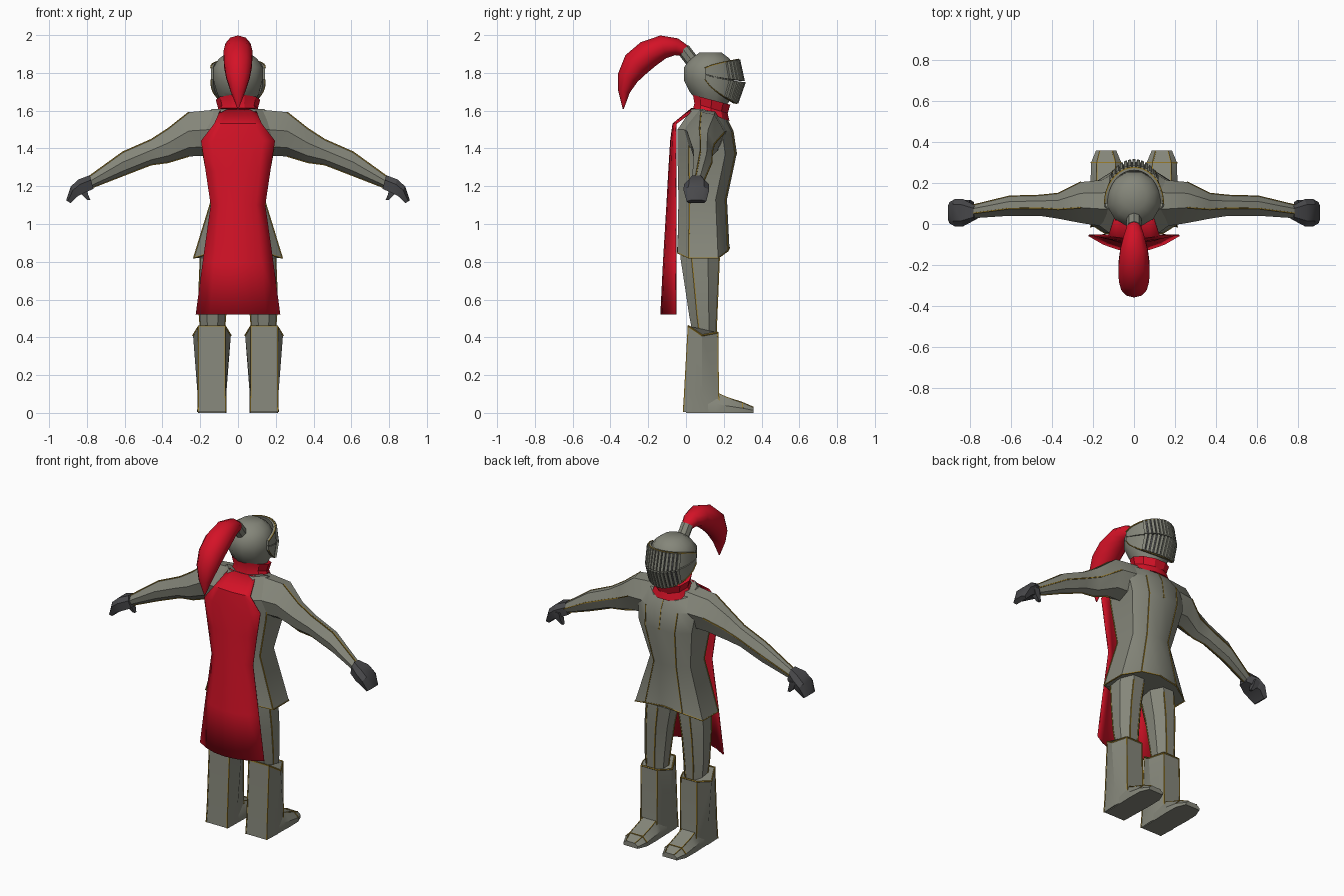
import bpy, bmesh, math
from mathutils import Vector

if "Cube" in bpy.data.objects:
    bpy.data.objects.remove(bpy.data.objects["Cube"])


def material(name, col):
    m = bpy.data.materials.new(name)
    m.diffuse_color = (*col, 1)
    m.use_nodes = True
    m.node_tree.nodes["Principled BSDF"].inputs["Base Color"].default_value = m.diffuse_color
    return m


STEEL = material("steel", (0.235, 0.24, 0.195))
GOLD = material("gold_trim", (0.33, 0.21, 0.025))
RED = material("red_cloth", (0.66, 0.006, 0.02))
DARK = material("dark_leather", (0.065, 0.065, 0.07))


def finish(name, bm, mats, angle=30):
    bmesh.ops.recalc_face_normals(bm, faces=bm.faces)
    me = bpy.data.meshes.new(name)
    bm.to_mesh(me)
    bm.free()
    for m in mats:
        me.materials.append(m)
    ob = bpy.data.objects.new(name, me)
    bpy.context.collection.objects.link(ob)
    bpy.ops.object.select_all(action='DESELECT')
    ob.select_set(True)
    bpy.context.view_layer.objects.active = ob
    bpy.ops.object.shade_smooth_by_angle(angle=math.radians(angle))
    return ob


def loft(name, rings, mat, angle=30):
    """Skin a capped solid through closed rings of points."""
    bm = bmesh.new()
    vs = [[bm.verts.new(p) for p in r] for r in rings]
    n = len(rings[0])
    for a, b in zip(vs, vs[1:]):
        for i in range(n):
            j = (i + 1) % n
            bm.faces.new((a[i], a[j], b[j], b[i]))
    bm.faces.new(vs[0])
    bm.faces.new(vs[-1])
    return finish(name, bm, [mat], angle)


def trim(name, pts, r=0.005):
    """Thin gold edging along a polyline."""
    pts = [Vector(p) for p in pts]
    rings = []
    for i, p in enumerate(pts):
        t = (pts[min(i + 1, len(pts) - 1)] - pts[max(i - 1, 0)]).normalized()
        a = t.orthogonal().normalized()
        if i:
            a = (last - t * last.dot(t)).normalized()
        last = a
        b = t.cross(a)
        rings.append([p + a * r, p + b * r, p - a * r, p - b * r])
    loft(name, rings, GOLD)


def oval(n, hx, y0, y1, z, cx=0, tilt=0):
    """Horizontal ring; tilt lowers the +y side."""
    out = []
    for i in range(n):
        a = 2 * math.pi * (i + 0.5) / n
        c = math.cos(a)
        out.append((cx + hx * math.sin(a), (y0 + y1) / 2 + (y1 - y0) / 2 * c, z - tilt * (1 + c) / 2))
    return out


# Breastplate and skirt, with arched hem
def torso_ring(z, hx, yf, yb, hem=0, tilt=0):
    half = [(0, yf, z + hem - tilt), (.55 * hx, yf - .008, z + hem * .7 - tilt), (hx, yf - .06, z - tilt * .6),
            (hx, yb + .06, z), (.6 * hx, yb, z + hem * .5), (0, yb, z + hem)]
    return half + [(-x, y, w) for x, y, w in half[4:0:-1]]


torso = [torso_ring(.82, .235, .23, -.045, .055), torso_ring(1.13, .14, .217, -.04),
         torso_ring(1.37, .185, .268, -.045), torso_ring(1.5, .2, .25, -.045, 0, .01),
         torso_ring(1.61, .14, .22, .03, 0, .06)]
loft("breastplate", torso, STEEL)
trim("hem_trim", torso[0] + torso[0][:1], .004)
for i in (1, 3, 7, 9):
    trim("torso_edge_trim", [r[i] for r in torso[:4]], .004)
trim("chest_centre_trim", [r[0] for r in torso[2:]], .003)
trim("chest_plate_trim", [torso[3][2], torso[2][0], torso[3][10 - 2]], .003)

for s, side in ((1, "right"), (-1, "left")):
    # Arm: hexagonal sections along x (x, z, y, half height, half depth)
    arm = []
    for x, z, y, hz, hy in ((.1, 1.485, .10, .122, .12), (.26, 1.475, .105, .117, .10), (.37, 1.415, .088, .09, .062),
                            (.46, 1.38, .09, .067, .05), (.61, 1.318, .088, .063, .048), (.79, 1.218, .06, .033, .032)):
        arm.append([(s * x, y + hy * a, z + hz * b) for a, b in
                    ((-.25, 1), (.45, .9), (1, .1), (.6, -.75), (-.1, -1), (-.8, -.6), (-1, .15))])
    loft(side + "_arm", arm, STEEL, 40)
    for i in (0, 2, 4):
        trim(side + "_arm_trim", [r[i] for r in arm[1:]], .004)

    # Glove and thumb
    glove = []
    for x, z, h, hy, lean in ((.775, 1.222, .036, .036, .01), (.83, 1.2, .036, .066, .014),
                              (.868, 1.172, .026, .068, .018), (.898, 1.118, .008, .052, .012)):
        glove.append([(s * (x + lean * b), .055 + hy * a, z + h * b) for a, b in
                      ((-1, .3), (-.6, 1), (.6, 1), (1, .3), (.8, -1), (-.8, -1))])
    loft(side + "_glove", glove, DARK)
    loft(side + "_thumb", [[(s * (x + w * a), .098 + w * b, z) for a, b in ((-1, -1), (1, -1), (1, 1), (-1, 1))]
                           for x, z, w in ((.825, 1.2, .02), (.81, 1.155, .017), (.79, 1.128, .008))], DARK)

    # Thigh
    thigh = [oval(8, hx, y0, y1, z, s * cx) for z, cx, hx, y0, y1 in
             ((.42, .135, .068, .03, .165), (.52, .135, .076, .01, .17), (.68, .127, .085, -.015, .178),
              (.82, .112, .095, -.038, .185), (.93, .1, .095, -.03, .18))]
    loft(side + "_thigh", thigh, STEEL, 40)
    for i in (0, 2, 5, 7):
        trim(side + "_thigh_trim", [r[i] for r in thigh[:-1]], .004)

    # Boot shaft: flat back and front, pointed sides
    shaft = []
    for zb, zm, zf, hb, hm, yb, yf in ((.46, .41, .425, .07, .1, .012, .168), (.1, .1, .1, .07, .076, -.008, .172),
                                       (.004, .004, .004, .073, .078, -.014, .18)):
        shaft.append([(s * (.138 + dx), y, z) for dx, y, z in
                      ((-hb, yb, zb), (hb, yb, zb), (hm, .085, zm), (hb * .8, yf, zf), (-hb * .8, yf, zf), (-hm, .085, zm))])
    loft(side + "_boot_shaft", shaft, STEEL)
    for i in (0, 1, 3, 4):
        trim(side + "_boot_trim", [r[i] for r in shaft], .004)
    trim(side + "_boot_cuff_trim", shaft[0] + shaft[0][:1], .005)

    # Foot with bevelled toe
    foot = [[(s * (.136 + h * a), y, z) for a, z in
             ((-1, 0), (1, 0), (1, zt * .45), (.6, zt), (-.6, zt), (-1, zt * .45))]
            for y, h, zt in ((.0, .07, .09), (.16, .074, .108), (.21, .076, .085), (.30, .074, .055), (.358, .05, .03))]
    loft(side + "_foot", foot, STEEL)
    for i in (3, 4):
        trim(side + "_foot_trim", [r[i] for r in foot[1:]], .003)
    trim(side + "_toe_trim", foot[3][2:], .004)

# Collar
loft("collar", [oval(10, .125, .03, .235, 1.6, 0, .055), oval(10, .105, .04, .225, 1.64, 0, .055),
                oval(10, .118, .032, .24, 1.685, 0, .055)], RED)

# Cape: curved sheet (z, half width, middle y, edge y)
bm = bmesh.new()
rows = []
for z, hw, ym, ye in ((1.61, .09, .03, .05), (1.53, .125, -.068, -.055), (1.44, .195, -.08, -.055), (1.28, .17, -.09, -.055),
                      (1.1, .143, -.1, -.053), (.8, .185, -.118, -.055), (.52, .222, -.132, -.055)):
    rows.append([bm.verts.new((hw * u / 3, ym + (ye - ym) * (u / 3) ** 2, z)) for u in range(-3, 4)])
for a, b in zip(rows, rows[1:]):
    for i in range(6):
        bm.faces.new((a[i], a[i + 1], b[i + 1], b[i]))
cape = finish("cape", bm, [RED], 40)
mod = cape.modifiers.new("thickness", 'SOLIDIFY')
mod.thickness = .008
mod.offset = 0

# Helmet and throat
loft("helmet", [oval(12, hx, y0, y1, z, 0, t) for z, hx, y0, y1, t in
                ((1.66, .09, .05, .22, .03), (1.70, .115, .015, .25, .02), (1.76, .134, -.015, .262, 0),
                 (1.83, .134, -.015, .258, 0), (1.875, .105, .02, .235, 0), (1.908, .06, .07, .19, 0))], STEEL, 40)


# Visor: two curved plates hinged at the temples, with slits and raised bars
def visor_point(deg, edge, lift=0):
    a = math.radians(deg)
    c = max(math.cos(a), 0)
    z_side, z_front, ry = edge
    z = z_side + (z_front - z_side) * c ** .7
    return ((.142 + lift) * math.sin(a), .1 + (ry + lift) * c, z)


upper = ((1.825, 1.872, .175), (1.795, 1.757, .2))
lower = ((1.793, 1.75, .205), (1.765, 1.637, .165))
for part, (top, bot) in (("upper_visor", upper), ("lower_visor", lower)):
    bm = bmesh.new()
    degs = range(-90, 91, 10)
    cols = [[bm.verts.new(visor_point(d, e, l)) for e, l in ((top, 0), (bot, 0), (bot, -.012), (top, -.012))]
            for d in degs]
    for d, a, b in zip(degs, cols, cols[1:]):
        for i in range(4):
            f = bm.faces.new((a[i], a[(i + 1) % 4], b[(i + 1) % 4], b[i]))
            f.material_index = 1 if i == 0 and abs(d + 5) < 50 else 0
    bm.faces.new(cols[0])
    bm.faces.new(cols[-1])
    finish(part, bm, [STEEL, DARK])
    for d in range(-48, 49, 8):
        loft(part + "_bar", [[visor_point(d + w, e, l) for w, l in ((-2.8, -.004), (2.8, -.004), (2.8, .012), (-2.8, .012))]
                             for e in (top, bot)], STEEL)
trim("visor_top_trim", [visor_point(d, upper[0], .002) for d in range(-90, 91, 10)], .004)
trim("visor_bottom_trim", [visor_point(d, lower[1], .002) for d in range(-90, 91, 10)], .003)

# Plume socket and plume
def swept(path, n):
    rings = []
    for i, (y, z, h, w) in enumerate(path):
        p, q = path[max(i - 1, 0)], path[min(i + 1, len(path) - 1)]
        ty, tz = q[0] - p[0], q[1] - p[1]
        k = math.hypot(ty, tz)
        ring = []
        for j in range(n):
            a = 2 * math.pi * j / n
            ring.append((w * math.sin(a), y - tz / k * h * math.cos(a), z + ty / k * h * math.cos(a)))
        rings.append(ring)
    return rings


loft("plume_socket", swept([(.05, 1.84, .036, .036), (-.015, 1.925, .036, .036)], 8), STEEL)
loft("plume", swept([(.0, 1.915, .03, .03), (-.05, 1.938, .045, .05), (-.12, 1.938, .062, .07), (-.2, 1.9, .074, .08),
                     (-.265, 1.845, .074, .078), (-.308, 1.775, .056, .065), (-.328, 1.7, .031, .04),
                     (-.332, 1.61, .003, .003)], 10), RED, 50)
